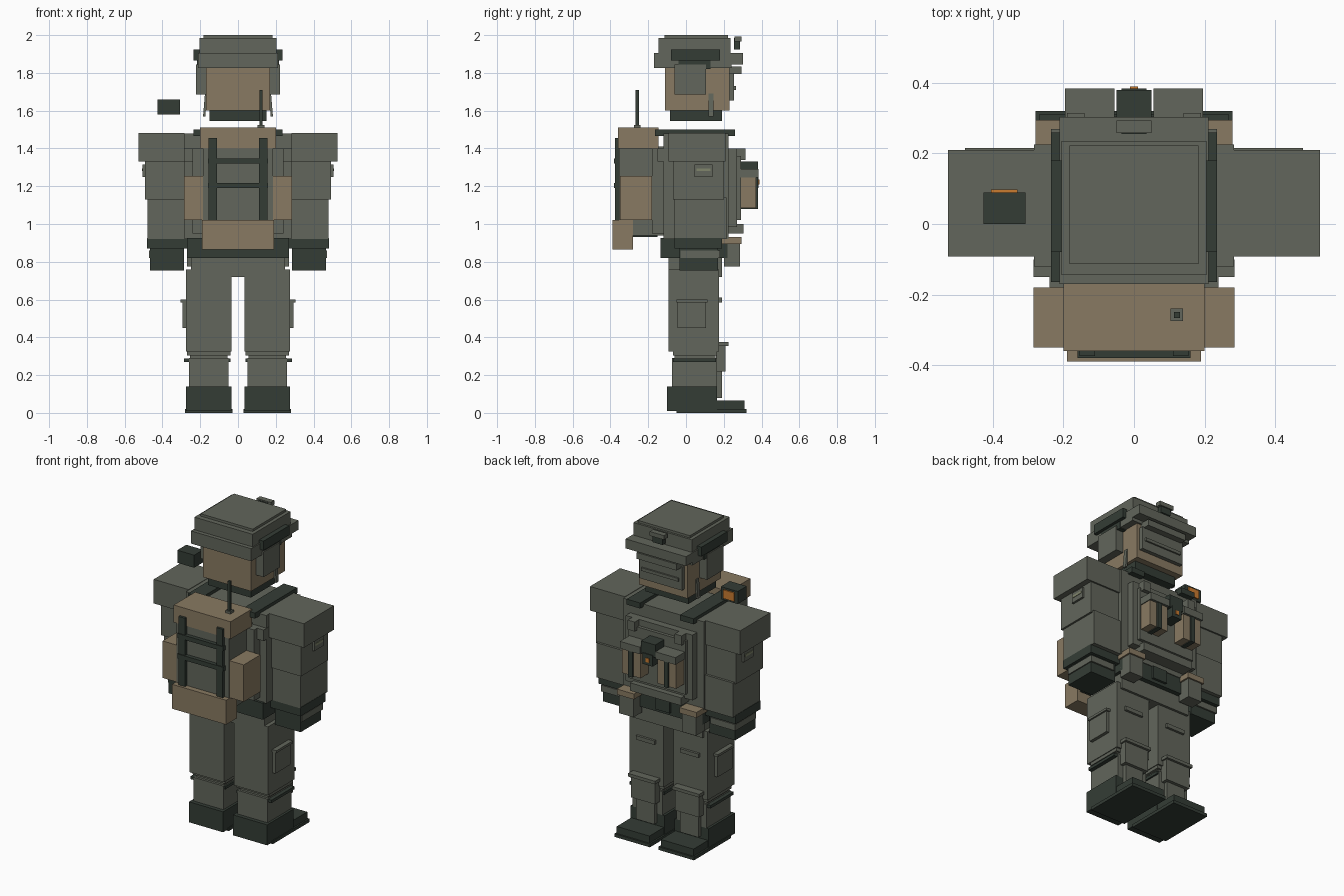
import bpy
import bmesh
from mathutils import Vector

if "Cube" in bpy.data.objects:
    bpy.data.objects.remove(bpy.data.objects["Cube"])


def material(name, red, green, blue):
    mat = bpy.data.materials.new(name)
    mat.use_nodes = True
    mat.diffuse_color = (red, green, blue, 1)
    mat.node_tree.nodes["Principled BSDF"].inputs["Base Color"].default_value = (red, green, blue, 1)
    return mat


cloth = material("field grey cloth", .122, .133, .106)
dark = material("dark gear", .034, .046, .036)
tan = material("tan canvas and skin", .25, .195, .122)
orange = material("orange lens", .6, .2, .03)
olive = material("pale olive patch", .22, .24, .15)


def box(name, colour, x, y, z, flare=0):
    """Box between limits; flare shifts the bottom outward along x."""
    mesh = bpy.data.meshes.new(name)
    bm = bmesh.new()
    bmesh.ops.create_cube(bm, size=1)
    for vert in bm.verts:
        low = vert.co.z < 0
        vert.co = Vector([lim[0] + (c + .5) * (lim[1] - lim[0])
                          for c, lim in zip(vert.co, (x, y, z))])
        if low:
            vert.co.x += flare
    bm.to_mesh(mesh)
    bm.free()
    mesh.materials.append(colour)
    obj = bpy.data.objects.new(name, mesh)
    bpy.context.collection.objects.link(obj)
    return obj


def centred(name, colour, half, y, z):
    return box(name, colour, (-half, half), y, z)


def paired(name, colour, x, y, z, flare=0):
    obj = box(name, colour, x, y, z, flare)
    obj.modifiers.new("mirror", "MIRROR").use_axis[0] = True
    return obj


# Boots and legs
paired("boot_sole", dark, x=(.03, .28), y=(-.05, .32), z=(0, .02))
paired("boot_toe", dark, x=(.04, .27), y=(.1, .31), z=(.02, .065))
paired("boot_ankle", dark, x=(.035, .275), y=(-.1, .165), z=(.01, .14))
paired("shin", cloth, x=(.05, .26), y=(-.075, .165), z=(.14, .29))
paired("shin_strap", dark, x=(.04, .285), y=(-.07, .16), z=(.27, .288))
paired("knee_gap", cloth, x=(.055, .255), y=(-.06, .155), z=(.28, .32))
paired("trouser_cuff", cloth, x=(.04, .27), y=(-.07, .165), z=(.305, .325))
paired("trouser_leg", cloth, x=(.035, .275), y=(-.092, .175), z=(.325, .76))
paired("shin_guard", cloth, x=(.09, .22), y=(.16, .19), z=(.08, .25))
paired("knee_pad", cloth, x=(.07, .24), y=(.16, .21), z=(.22, .36))
paired("knee_pad_lip", cloth, x=(.06, .25), y=(.16, .225), z=(.355, .375))
paired("thigh_pocket", cloth, x=(.27, .295), y=(-.045, .105), z=(.45, .59))
paired("thigh_pocket_flap", cloth, x=(.27, .305), y=(-.05, .115), z=(.585, .6))
paired("thigh_seam", cloth, x=(.09, .22), y=(.17, .19), z=(.585, .61))
paired("front_pocket_seam", cloth, x=(.08, .22), y=(.17, .19), z=(.72, .74))

# Hips and belt
centred("pelvis", cloth, half=.25, y=(-.092, .19), z=(.72, .85))
centred("belt", dark, half=.27, y=(-.135, .22), z=(.82, .925))
centred("belt_buckle", dark, half=.05, y=(.2, .235), z=(.84, .92))
paired("belt_pouch", cloth, x=(.17, .27), y=(.2, .285), z=(.775, .9))
paired("belt_pouch_lid", tan, x=(.16, .28), y=(.19, .295), z=(.895, .93))

# Torso and plate carrier
centred("torso", cloth, half=.283, y=(-.12, .225), z=(.92, 1.48))
centred("back_plate", cloth, half=.24, y=(-.18, -.1), z=(.95, 1.4))
centred("chest_plate", cloth, half=.235, y=(.2, .27), z=(.985, 1.4))
centred("chest_panel", cloth, half=.2, y=(.26, .29), z=(1.02, 1.36))
centred("chest_lower_flap", cloth, half=.18, y=(.22, .305), z=(.95, 1))
paired("shoulder_strap", dark, x=(.14, .235), y=(-.165, .26), z=(1.465, 1.5))
paired("strap_clip", cloth, x=(.14, .19), y=(.26, .315), z=(1.34, 1.4))
paired("back_strap_clip", cloth, x=(.24, .285), y=(-.15, -.1), z=(1.33, 1.4))

# Magazine pouches across the chest
paired("inner_magazine", tan, x=(.06, .115), y=(.28, .37), z=(1.085, 1.25))
paired("outer_magazine", tan, x=(.135, .19), y=(.28, .37), z=(1.085, 1.25))
paired("magazine_strap", dark, x=(.11, .14), y=(.28, .38), z=(1.08, 1.25))
paired("magazine_lid", cloth, x=(.055, .195), y=(.28, .385), z=(1.245, 1.29))
centred("chest_radio", dark, half=.05, y=(.28, .38), z=(1.25, 1.33))
centred("chest_radio_base", dark, half=.035, y=(.28, .385), z=(1.19, 1.26))
centred("chest_radio_light", orange, half=.012, y=(.38, .39), z=(1.21, 1.235))

# Arms and gloves
paired("shoulder_pad", cloth, x=(.283, .528), y=(-.092, .21), z=(1.33, 1.483))
paired("upper_arm", cloth, x=(.28, .492), y=(-.07, .2), z=(1.13, 1.33))
paired("forearm", cloth, x=(.275, .48), y=(-.06, .215), z=(.92, 1.14))
paired("glove_cuff", dark, x=(.27, .482), y=(-.06, .19), z=(.87, .925))
paired("glove_hand", dark, x=(.285, .465), y=(-.035, .17), z=(.755, .875))
paired("knuckle_guard", cloth, x=(.3, .472), y=(-.03, .18), z=(.82, .86))
paired("arm_patch", cloth, x=(.48, .505), y=(.045, .14), z=(1.25, 1.315))
paired("arm_patch_stripe", olive, x=(.5, .508), y=(.055, .13), z=(1.28, 1.295))

# Backpack
centred("pack_body", cloth, half=.185, y=(-.355, -.12), z=(.94, 1.41))
centred("pack_bottom_edge", dark, half=.17, y=(-.33, -.15), z=(.93, .945))
centred("pack_top", tan, half=.2, y=(-.36, -.145), z=(1.4, 1.51))
centred("pack_bedroll", tan, half=.19, y=(-.39, -.28), z=(.865, 1.02))
paired("pack_side_pouch", tan, x=(.18, .285), y=(-.35, -.18), z=(1.02, 1.255))
paired("pack_strap", dark, x=(.11, .155), y=(-.375, -.35), z=(1.02, 1.455))
for height in (1.19, 1.32):
    centred("pack_cross_strap", dark, half=.16, y=(-.38, -.35), z=(height, height + .028))
box("antenna_base", cloth, x=(.103, .139), y=(-.275, -.24), z=(1.51, 1.525))
box("antenna", dark, x=(.113, .13), y=(-.267, -.25), z=(1.52, 1.71))

# Head and face
centred("neck_collar", dark, half=.15, y=(-.085, .19), z=(1.545, 1.61))
centred("head", tan, half=.17, y=(-.11, .23), z=(1.6, 1.84))
centred("face_mask", cloth, half=.15, y=(.19, .255), z=(1.655, 1.8))
centred("mask_ridge", cloth, half=.13, y=(.23, .265), z=(1.71, 1.73))
centred("goggle_bar", cloth, half=.14, y=(.22, .295), z=(1.795, 1.835))
paired("chin_strap", cloth, x=(.163, .175), y=(.12, .145), z=(1.57, 1.69), flare=.01)

# Helmet
centred("helmet_rim", cloth, half=.212, y=(-.17, .24), z=(1.825, 1.905))
centred("helmet_visor", cloth, half=.212, y=(.23, .303), z=(1.845, 1.905))
centred("helmet_crown", cloth, half=.205, y=(-.145, .235), z=(1.9, 1.985))
centred("helmet_top", cloth, half=.183, y=(-.113, .222), z=(1.98, 2))
paired("helmet_rail", dark, x=(.2, .235), y=(-.08, .18), z=(1.865, 1.925))
paired("ear_cup_arm", dark, x=(.17, .216), y=(-.04, .13), z=(1.82, 1.865))
paired("ear_cup", cloth, x=(.165, .222), y=(-.06, .105), z=(1.685, 1.845))
centred("helmet_mount", dark, half=.035, y=(.255, .285), z=(1.925, 1.985))
centred("helmet_mount_cap", cloth, half=.05, y=(.258, .293), z=(1.965, 1.992))

# Shoulder lamp
box("shoulder_lamp", dark, x=(-.427, -.308), y=(0, .09), z=(1.58, 1.66))
box("shoulder_lamp_lens", orange, x=(-.405, -.33), y=(.09, .098), z=(1.593, 1.648))
